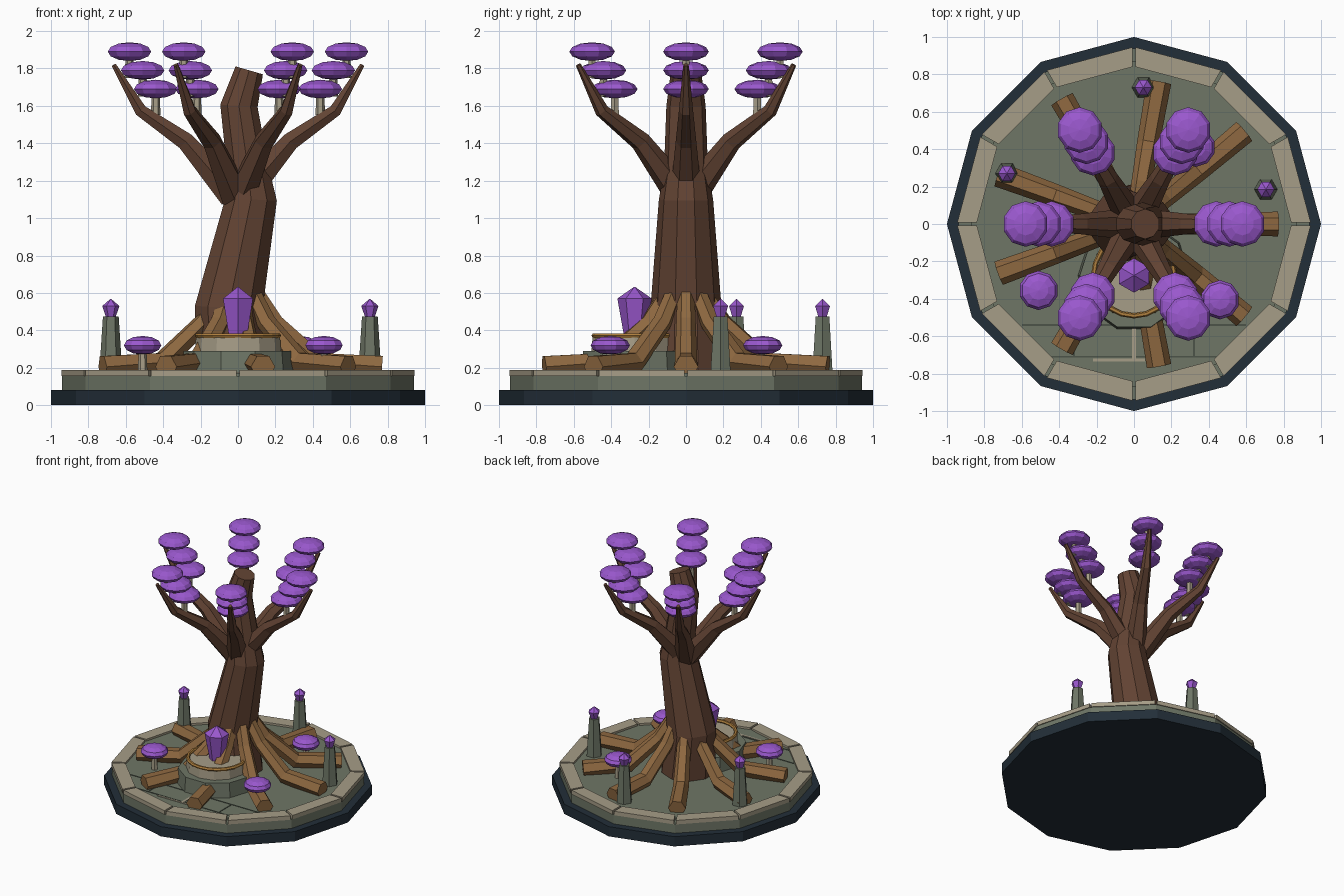
import bpy, bmesh, math
from mathutils import Vector, Matrix

cube = bpy.data.objects.get("Cube")
if cube:
    bpy.data.objects.remove(cube)


def material(name, rgb):
    """Flat material from an sRGB 0-255 triple."""
    lin = [((c / 255 + 0.055) / 1.055) ** 2.4 for c in rgb] + [1]
    m = bpy.data.materials.new(name)
    m.use_nodes = True
    m.diffuse_color = lin
    bsdf = m.node_tree.nodes["Principled BSDF"]
    bsdf.inputs["Base Color"].default_value = lin
    bsdf.inputs["Roughness"].default_value = 0.9
    return m


NAVY = material("dark navy stone", (34, 46, 56))
STONE = material("mossy stone", (110, 118, 102))
PALE = material("pale stone", (166, 157, 135))
GROOVE = material("groove green", (76, 84, 72))
BARK = material("dark bark", (98, 67, 51))
ROOT = material("root wood", (142, 104, 64))
PURPLE = material("purple", (154, 88, 206))
GOLD = material("gold", (176, 128, 62))


def finish(name, bm, mat, matrix=Matrix()):
    bmesh.ops.recalc_face_normals(bm, faces=bm.faces)
    mesh = bpy.data.meshes.new(name)
    bm.to_mesh(mesh)
    bm.free()
    mesh.materials.append(mat)
    ob = bpy.data.objects.new(name, mesh)
    ob.matrix_world = matrix
    bpy.context.collection.objects.link(ob)
    return ob


def skin(bm, rings):
    """Bridge a list of equal vertex rings and cap both ends."""
    n = len(rings[0])
    for a, b in zip(rings, rings[1:]):
        for i in range(n):
            j = (i + 1) % n
            bm.faces.new((a[i], a[j], b[j], b[i]))
    bm.faces.new(rings[0])
    bm.faces.new(rings[-1])


def lathe(name, profile, sides, mat, at=(0, 0, 0), turn=0):
    """Stack of polygons from (radius, z) pairs."""
    bm = bmesh.new()
    rings = []
    for r, z in profile:
        rings.append([bm.verts.new((r * math.cos(math.tau * i / sides),
                                    r * math.sin(math.tau * i / sides), z)) for i in range(sides)])
    skin(bm, rings)
    return finish(name, bm, mat, Matrix.Translation(at) @ Matrix.Rotation(turn, 4, 'Z'))


def limb(name, path, sides, mat, angle=0):
    """Tapered tube along (x, z, radius) points in a vertical plane, turned about z."""
    bm = bmesh.new()
    pts = [Vector((x, 0, z)) for x, z, r in path]
    side = Vector((0, 1, 0))
    rings = []
    for k, p in enumerate(pts):
        t = Vector()
        if k:
            t += (p - pts[k - 1]).normalized()
        if k < len(pts) - 1:
            t += (pts[k + 1] - p).normalized()
        up = side.cross(t.normalized())
        r = path[k][2]
        rings.append([bm.verts.new(p + r * (math.cos(math.tau * i / sides) * side
                                            + math.sin(math.tau * i / sides) * up))
                      for i in range(sides)])
    skin(bm, rings)
    return finish(name, bm, mat, Matrix.Rotation(angle, 4, 'Z'))


def box(name, x0, x1, y0, y1, z0, z1, mat):
    bm = bmesh.new()
    bmesh.ops.create_cube(bm, size=1)
    bm.transform(Matrix.Translation(((x0 + x1) / 2, (y0 + y1) / 2, (z0 + z1) / 2))
                 @ Matrix.Diagonal((x1 - x0, y1 - y0, z1 - z0, 1)))
    return finish(name, bm, mat)


def mushroom(name, x, y, z, r, foot):
    """Squashed ball cap on a thin stem."""
    bm = bmesh.new()
    bmesh.ops.create_uvsphere(bm, u_segments=10, v_segments=6, radius=1)
    finish(name + "_cap", bm, PURPLE, Matrix.Translation((x, y, z)) @ Matrix.Diagonal((r, r, 0.05, 1)))
    lathe(name + "_stem", [(0.026, foot), (0.02, z)], 6, PALE, (x, y, 0))


# Round platform
lathe("base_plinth", [(1, 0), (1, 0.08)], 12, NAVY)
lathe("stone_platform", [(0.94, 0.08), (0.94, 0.155)], 12, STONE)
lathe("courtyard_floor", [(0.87, 0.155), (0.87, 0.172)], 12, STONE)

# Rim slabs with narrow joints
for i in range(12):
    bm = bmesh.new()
    a, b = math.tau * i / 12, math.tau * (i + 1) / 12
    gap = 0.008
    rings = []
    for z in (0.155, 0.188):
        ring = []
        for r, ang, s in ((0.945, a, 1), (0.945, b, -1), (0.84, b, -1), (0.84, a, 1)):
            d = s * gap / r
            ring.append(bm.verts.new((r * math.cos(ang + d), r * math.sin(ang + d), z)))
        rings.append(ring)
    skin(bm, rings)
    finish(f"rim_slab_{i}", bm, PALE)

# Paving joints before the altar
for y, w in ((-0.54, 0.6), (-0.71, 0.44)):
    box("paving_joint", -w, w, y - 0.005, y + 0.005, 0.168, 0.175, GROOVE)
for x in (-0.32, 0.32):
    box("paving_cross_joint", x - 0.005, x + 0.005, -0.71, -0.54, 0.168, 0.175, GROOVE)
box("pale_path_line", -0.01, 0.01, -0.73, -0.55, 0.168, 0.176, PALE)
box("pale_path_end", -0.22, 0.06, -0.735, -0.72, 0.168, 0.176, PALE)

# Leaning trunk
limb("trunk", [(-0.02, 0.17, 0.21), (-0.05, 0.52, 0.19), (0.07, 1.1, 0.145),
               (0.055, 1.25, 0.118), (0.005, 1.6, 0.105), (0.06, 1.79, 0.08)], 10, BARK)

# Nine spreading roots
for i in range(9):
    limb(f"root_{i}", [(0.08, 0.63, 0.045), (0.2, 0.44, 0.052), (0.43, 0.23, 0.06),
                       (0.77, 0.205, 0.066)], 6, ROOT, math.tau * i / 9)

# Six branches, each with three mushrooms
for i in range(6):
    ang = math.tau * i / 6
    limb(f"branch_{i}", [(0.03, 1.12, 0.085), (0.28, 1.41, 0.055), (0.52, 1.575, 0.038),
                         (0.665, 1.82, 0.014)], 6, BARK, ang)
    for k in range(3):
        r = 0.44 + 0.07 * k
        z = 1.69 + 0.1 * k
        mushroom(f"branch_{i}_mushroom_{k}", r * math.cos(ang), r * math.sin(ang), z, 0.122, z - 0.14)

# Ground mushrooms
for i, (x, y) in enumerate(((-0.51, -0.355), (0.46, -0.405), (0.33, 0.41))):
    mushroom(f"ground_mushroom_{i}", x, y, 0.32, 0.105, 0.17)

# Marker pillars with crystals
for i, (x, y) in enumerate(((-0.68, 0.27), (0.05, 0.73), (0.705, 0.185))):
    lathe(f"pillar_{i}", [(0.062, 0.17), (0.042, 0.475)], 6, STONE, (x, y, 0))
    lathe(f"pillar_crystal_{i}", [(0.027, 0.475), (0.046, 0.53), (0.002, 0.568)], 6, PURPLE, (x, y, 0))

# Altar with gold ring and large crystal
spot = (0, -0.275, 0)
lathe("altar_step", [(0.3, 0.17), (0.29, 0.29)], 10, STONE, spot)
lathe("altar_top", [(0.23, 0.29), (0.225, 0.362)], 12, PALE, spot)
lathe("altar_crystal", [(0.055, 0.362), (0.092, 0.57), (0.003, 0.632)], 6, PURPLE, spot, math.pi / 6)
bpy.ops.mesh.primitive_torus_add(location=(0, -0.275, 0.372), major_segments=20, minor_segments=6,
                                 major_radius=0.216, minor_radius=0.014)
ring = bpy.context.object
ring.name = "altar_gold_ring"
ring.data.materials.append(GOLD)
for poly in ring.data.polygons:
    poly.use_smooth = False
